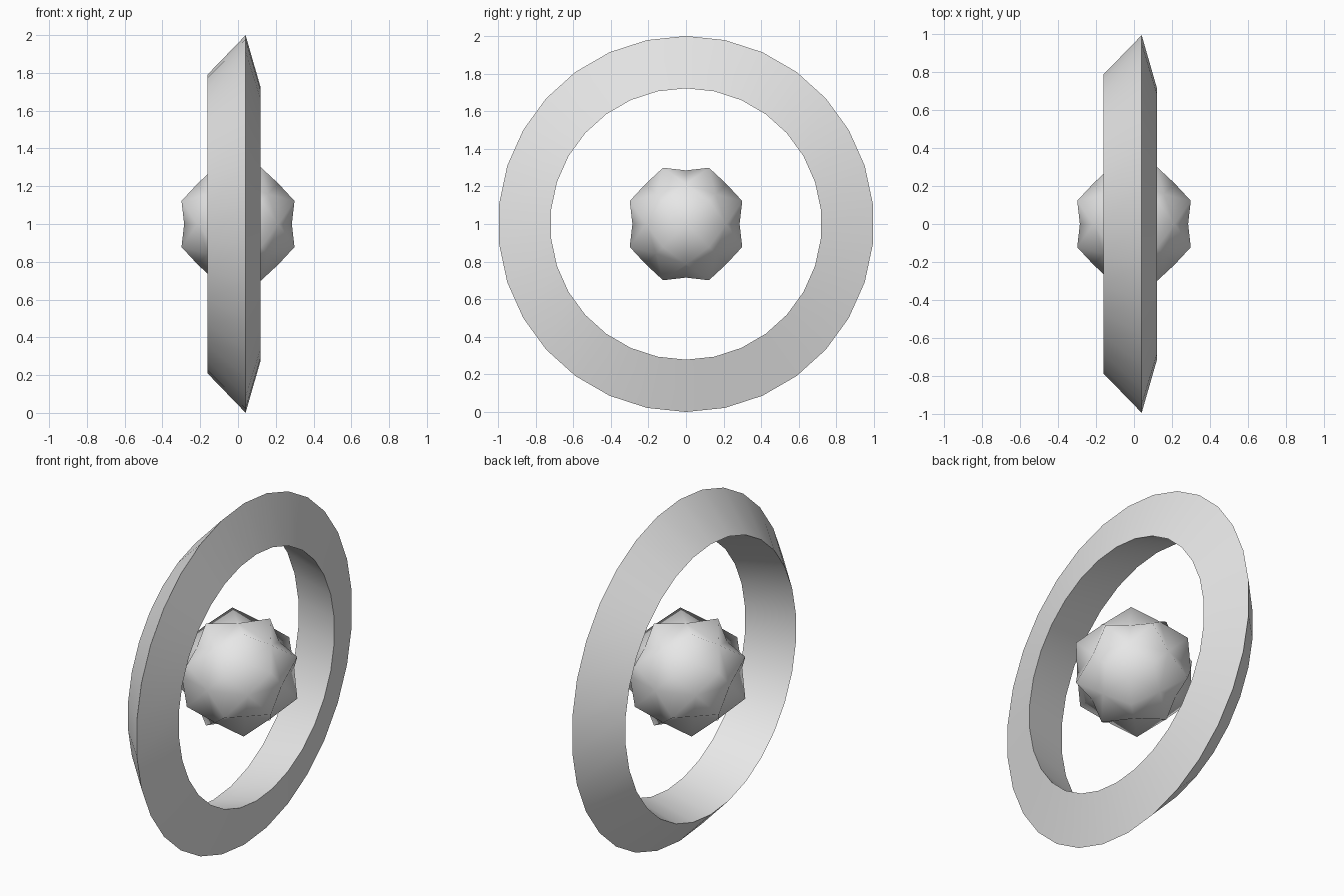
import bpy, bmesh, math
from mathutils import Vector

if "Cube" in bpy.data.objects:
    bpy.data.objects.remove(bpy.data.objects["Cube"])

CENTRE = Vector((0, 0, 1))

grey = bpy.data.materials.new("light_grey")
grey.diffuse_color = (0.8, 0.8, 0.8, 1)
grey.use_nodes = True
grey.node_tree.nodes["Principled BSDF"].inputs["Base Color"].default_value = grey.diffuse_color


def finish(bm, name):
    bmesh.ops.recalc_face_normals(bm, faces=bm.faces)
    mesh = bpy.data.meshes.new(name)
    bm.to_mesh(mesh)
    bm.free()
    mesh.materials.append(grey)
    ob = bpy.data.objects.new(name, mesh)
    ob.location = CENTRE
    bpy.context.collection.objects.link(ob)
    bpy.ops.object.select_all(action='DESELECT')
    ob.select_set(True)
    bpy.context.view_layer.objects.active = ob
    return ob


# Ring: tilted triangular section swept around the x axis in 30 steps
SEGMENTS, MAJOR, MINOR, TILT = 30, 0.8375, 0.167, 14
bm = bmesh.new()
loops = []
for i in range(SEGMENTS):
    a = 2 * math.pi * i / SEGMENTS
    loop = []
    for k in range(3):
        t = math.radians(TILT + 120 * k)
        r = MAJOR + MINOR * math.cos(t)
        loop.append(bm.verts.new((MINOR * math.sin(t), r * math.sin(a), r * math.cos(a))))
    loops.append(loop)
for i in range(SEGMENTS):
    p, q = loops[i], loops[(i + 1) % SEGMENTS]
    for k in range(3):
        j = (k + 1) % 3
        bm.faces.new((p[k], p[j], q[j], q[k]))
finish(bm, "ring")
bpy.ops.object.shade_smooth_by_angle(angle=math.radians(30))

# Core: rounded 24-sided cube ball with every face raised to a point
bm = bmesh.new()
bmesh.ops.create_cube(bm, size=2)
bmesh.ops.subdivide_edges(bm, edges=bm.edges[:], cuts=1, use_grid_fill=True)
reach = {1: 0.285, 2: 0.214, 3: 0.158}   # face middles, edge middles, corners
for v in bm.verts:
    v.co *= reach[sum(abs(c) > 0.5 for c in v.co)]
tips = bmesh.ops.poke(bm, faces=bm.faces[:])["verts"]
for v in tips:
    big = max(abs(c) for c in v.co)
    v.co = Vector([math.copysign(0.299 if abs(c) > big - 1e-4 else 0.122, c) for c in v.co])
finish(bm, "spiked_core")
bpy.ops.object.shade_smooth()
